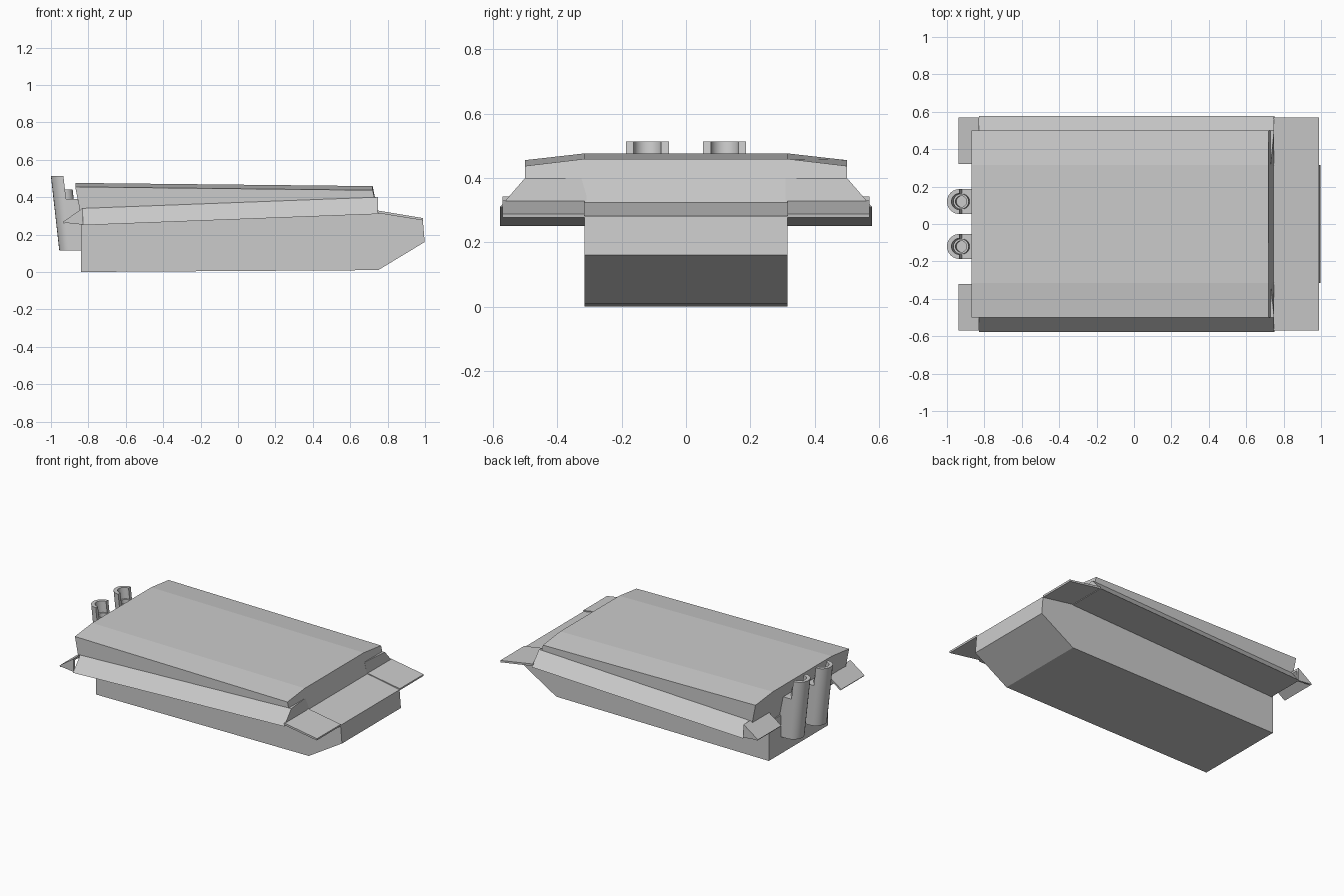
import bpy, bmesh, math
from mathutils import Vector

if "Cube" in bpy.data.objects:
    bpy.data.objects.remove(bpy.data.objects["Cube"])


def make(name, verts, faces):
    bm = bmesh.new()
    vs = [bm.verts.new(v) for v in verts]
    for f in faces:
        bm.faces.new([vs[i] for i in f])
    bmesh.ops.recalc_face_normals(bm, faces=bm.faces[:])
    me = bpy.data.meshes.new(name)
    bm.to_mesh(me)
    bm.free()
    ob = bpy.data.objects.new(name, me)
    bpy.context.collection.objects.link(ob)
    return ob


def loft(name, a, b):
    """Solid between two matching closed outlines."""
    n = len(a)
    faces = [list(range(n)), list(range(n, 2 * n))]
    faces += [[i, (i + 1) % n, n + (i + 1) % n, n + i] for i in range(n)]
    return make(name, list(a) + list(b), faces)


def slab(name, profile, y0, y1):
    """Side profile (x, z) extruded across y."""
    return loft(name, [(x, y0, z) for x, z in profile],
                [(x, y1, z) for x, z in profile])


def both(half):
    return half + [(x, -y, z) for x, y, z in reversed(half)]


# lower hull tub with sloped nose
slab("lower_hull", [(-.84, 0), (.75, .01), (.998, .16), (.988, .281),
                    (.75, .323), (.70, .33), (-.84, .26)], -.315, .315)

# upper hull with chamfered roof, tapering to the front
loft("upper_hull",
     both([(-.83, .5, .25), (-.87, .5, .455), (-.87, .315, .476)]),
     both([(.75, .5, .31), (.72, .5, .437), (.72, .315, .459)]))

# exhaust profile in plan, open side toward the hull
R, r = .067, .043
TILT = -.045 / .4


def lean(pts, z):
    return [(x - .933 + TILT * (z - .51), y, z) for x, y in pts]


def arc(rad, n=12):
    return [(-rad * math.sin(math.pi * i / n), rad * math.cos(math.pi * i / n))
            for i in range(n + 1)]


def place(ob, y):
    ob.location.y = y
    for p in ob.data.polygons:
        p.use_smooth = True
    bpy.ops.object.select_all(action='DESELECT')
    ob.select_set(True)
    bpy.context.view_layer.objects.active = ob
    bpy.ops.object.shade_smooth_by_angle(angle=math.radians(35))


for s, side in ((1, "left"), (-1, "right")):
    # side sponson with sloped outer face
    loft(side + "_sponson",
         [(-.83, s * .31, .25), (-.83, s * .578, .25), (-.83, s * .5, .34), (-.83, s * .31, .34)],
         [(.75, s * .31, .31), (.75, s * .578, .31), (.749, s * .5, .40), (.73, s * .31, .40)])

    # front mudguard plate
    slab(side + "_front_fender", [(.745, .329), (.99, .288), (.988, .276), (.745, .315)],
         s * .315, s * .57)

    # rear mudguard plate and its gusset
    slab(side + "_rear_fender", [(-.83, .342), (-.937, .267), (-.93, .258), (-.83, .328)],
         s * .32, s * .57)
    slab(side + "_rear_gusset", [(-.83, .338), (-.935, .264), (-.83, .253)],
         s * .558, s * .57)

    # exhaust: lower housing joined to the hull, upper half shield, inner pipe
    y = s * .12
    low = arc(R) + [(.105, -R), (.105, R)]
    mid = arc(R) + [(.061, -R), (.061, R)]
    place(loft(side + "_exhaust_housing", lean(low, .115), lean(mid, .39)), y)

    ring = arc(R) + arc(r)[::-1]
    place(loft(side + "_exhaust_shield", lean(ring, .38), lean(ring, .513)), y)

    n = 20
    circ = [(math.cos(2 * math.pi * i / n), math.sin(2 * math.pi * i / n)) for i in range(n)]
    rings = []
    for rad, z in ((.041, .38), (.041, .44), (.030, .44), (.030, .395)):
        rings += lean([(x * rad, v * rad) for x, v in circ], z)
    faces = [[k * n + i, k * n + (i + 1) % n, (k + 1) * n + (i + 1) % n, (k + 1) * n + i]
             for k in range(3) for i in range(n)]
    faces += [list(range(n)), list(range(3 * n, 4 * n))]
    place(make(side + "_exhaust_pipe", rings, faces), y)
